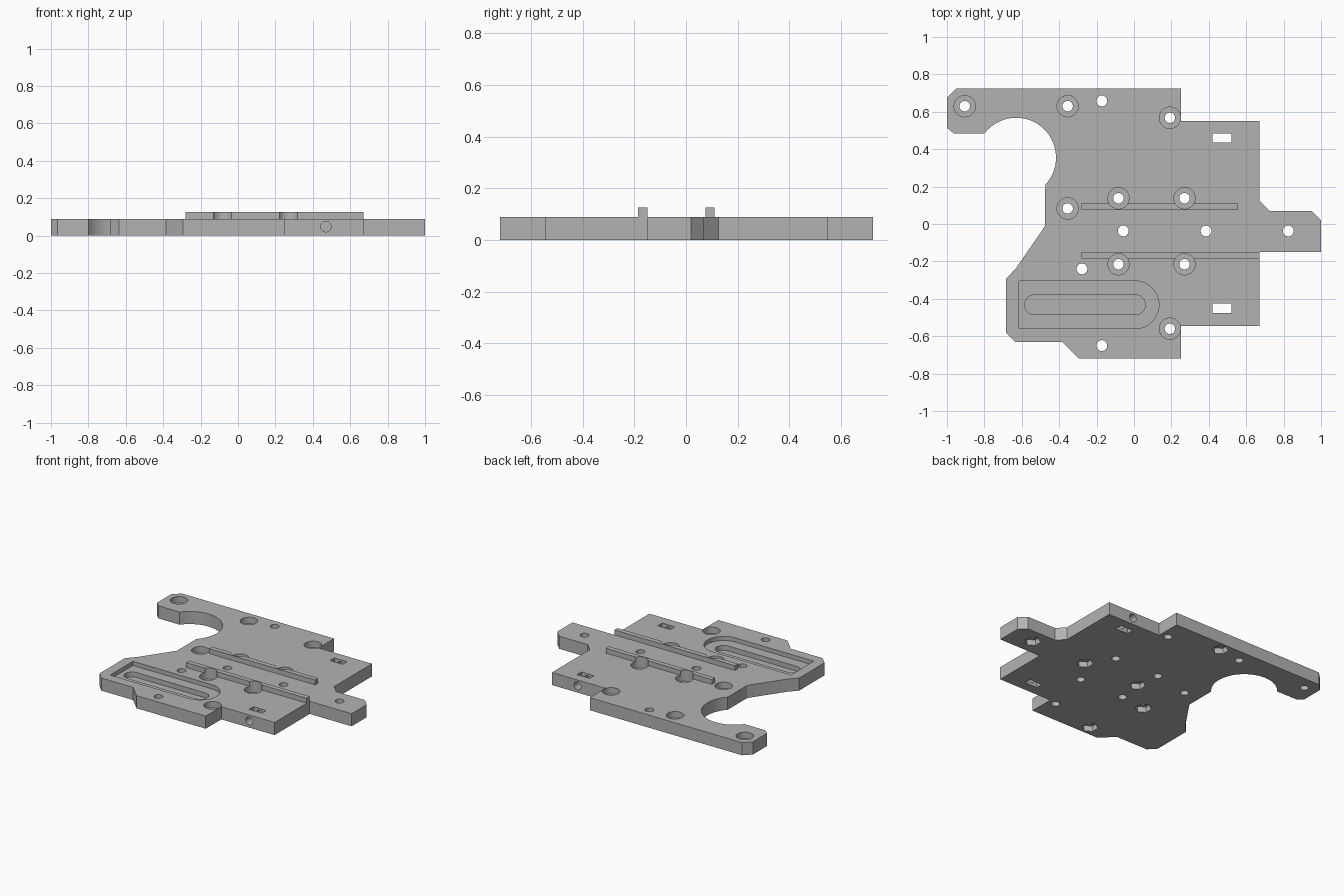
import bpy, bmesh
from math import sin, cos, pi, atan2

T = 0.09          # plate thickness
RAIL_TOP = 0.125

cube = bpy.data.objects.get("Cube")
if cube:
    bpy.data.objects.remove(cube, do_unlink=True)

grey = bpy.data.materials.new("plain grey")
grey.use_nodes = True
grey.diffuse_color = (0.45, 0.45, 0.45, 1)
grey.node_tree.nodes["Principled BSDF"].inputs["Base Color"].default_value = (0.45, 0.45, 0.45, 1)


def arc(cx, cy, r, a0, a1, n):
    return [(cx + r * cos(a0 + (a1 - a0) * i / n), cy + r * sin(a0 + (a1 - a0) * i / n))
            for i in range(n + 1)]


def ring(cx, cy, r, n=40, turn=0):
    return arc(cx, cy, r, turn, turn + 2 * pi, n)[:-1]


def box(x0, x1, y0, y1):
    return [(x0, y0), (x1, y0), (x1, y1), (x0, y1)]


def prism(name, outline, z0, z1):
    """Extrude a flat outline between two heights."""
    bm = bmesh.new()
    face = bm.faces.new([bm.verts.new((x, y, z0)) for x, y in outline])
    out = bmesh.ops.extrude_face_region(bm, geom=[face])
    for v in out["geom"]:
        if isinstance(v, bmesh.types.BMVert):
            v.co.z = z1
    bmesh.ops.recalc_face_normals(bm, faces=bm.faces)
    mesh = bpy.data.meshes.new(name)
    bm.to_mesh(mesh)
    bm.free()
    mesh.materials.append(grey)
    obj = bpy.data.objects.new(name, mesh)
    bpy.context.collection.objects.link(obj)
    return obj


def cut(targets, cutter):
    """Subtract a cutter from each target, then discard it."""
    cutter.hide_render = True
    for obj in targets:
        mod = obj.modifiers.new("cut", 'BOOLEAN')
        mod.operation = 'DIFFERENCE'
        mod.solver = 'EXACT'
        mod.object = cutter
        bpy.context.view_layer.objects.active = obj
        bpy.ops.object.modifier_apply(modifier=mod.name)
    bpy.data.objects.remove(cutter, do_unlink=True)


# Plate outline with a round bite in the rear corner
bite = arc(-0.63, 0.355, 0.213, atan2(-0.145, 0.155), atan2(0.13, -0.17), 40)
outline = [
    (-0.95, 0.725), (0.25, 0.725), (0.25, 0.55), (0.67, 0.55), (0.67, 0.125),
    (0.725, 0.07), (0.95, 0.07), (1, 0.02), (1, -0.15), (0.67, -0.15),
    (0.67, -0.545), (0.25, -0.545), (0.25, -0.72), (-0.295, -0.72),
    (-0.385, -0.63), (-0.635, -0.63), (-0.685, -0.58), (-0.685, -0.295),
    (-0.63, -0.235), (-0.475, -0.01)] + bite + [
    (-0.965, 0.485), (-1, 0.515), (-1, 0.675)]
plate = prism("base_plate", outline, 0, T)

# Two guide rails
rails = [prism("rear_rail", box(-0.28, 0.555, 0.075, 0.11), T, RAIL_TOP),
         prism("front_rail", box(-0.28, 0.67, -0.185, -0.15), T, RAIL_TOP)]

# Counterbored screw holes; the middle four also bite into the rails
outer_holes = [(-0.905, 0.63), (-0.355, 0.63), (0.192, 0.568), (-0.355, 0.083), (0.192, -0.56)]
rail_holes = [(x, y) for x in (-0.083, 0.27) for y in (0.138, -0.215)]
for x, y in outer_holes + rail_holes:
    targets = [plate]
    if (x, y) in rail_holes:
        targets.append(rails[0] if y > 0 else rails[1])
    cut(targets, prism("bore", ring(x, y, 0.057), 0.045, 0.2))
    cut([plate], prism("hole", ring(x, y, 0.028), -0.1, 0.2))

# Plain holes with hexagonal nut pockets underneath
for x, y in [(-0.172, 0.658), (-0.172, -0.65), (-0.278, -0.24),
             (-0.057, -0.037), (0.385, -0.037), (0.825, -0.037)]:
    cut([plate], prism("hole", ring(x, y, 0.029), -0.1, 0.2))
    cut([plate], prism("nut_pocket", ring(x, y, 0.055, 6, pi / 6), -0.1, 0.04))

# Stepped long recess: square at one end, round at the other
pocket = [(-0.615, -0.56), *arc(0.005, -0.432, 0.128, -pi / 2, pi / 2, 32), (-0.615, -0.304)]
cut([plate], prism("recess", pocket, 0.06, 0.2))
groove = arc(0.007, -0.432, 0.053, -pi / 2, pi / 2, 20) + arc(-0.532, -0.432, 0.053, pi / 2, 1.5 * pi, 20)
cut([plate], prism("groove", groove, 0.025, 0.2))

# Nut slots reached by sideways screw holes, front and back
for side in (-1, 1):
    y = 0.46 if side > 0 else -0.45
    cut([plate], prism("nut_slot", box(0.42, 0.52, y - 0.025, y + 0.025), -0.1, 0.2))
    drill = prism("drill", ring(0, 0, 0.028), -0.1, 0.12)
    drill.rotation_euler.x = pi / 2
    drill.location = (0.47, y + side * 0.05, 0.048)
    bpy.context.view_layer.update()
    cut([plate], drill)

# Smooth the round walls, keep corners crisp
bpy.ops.object.select_all(action='DESELECT')
for obj in [plate] + rails:
    obj.select_set(True)
bpy.context.view_layer.objects.active = plate
bpy.ops.object.shade_smooth_by_angle(angle=pi / 7)
